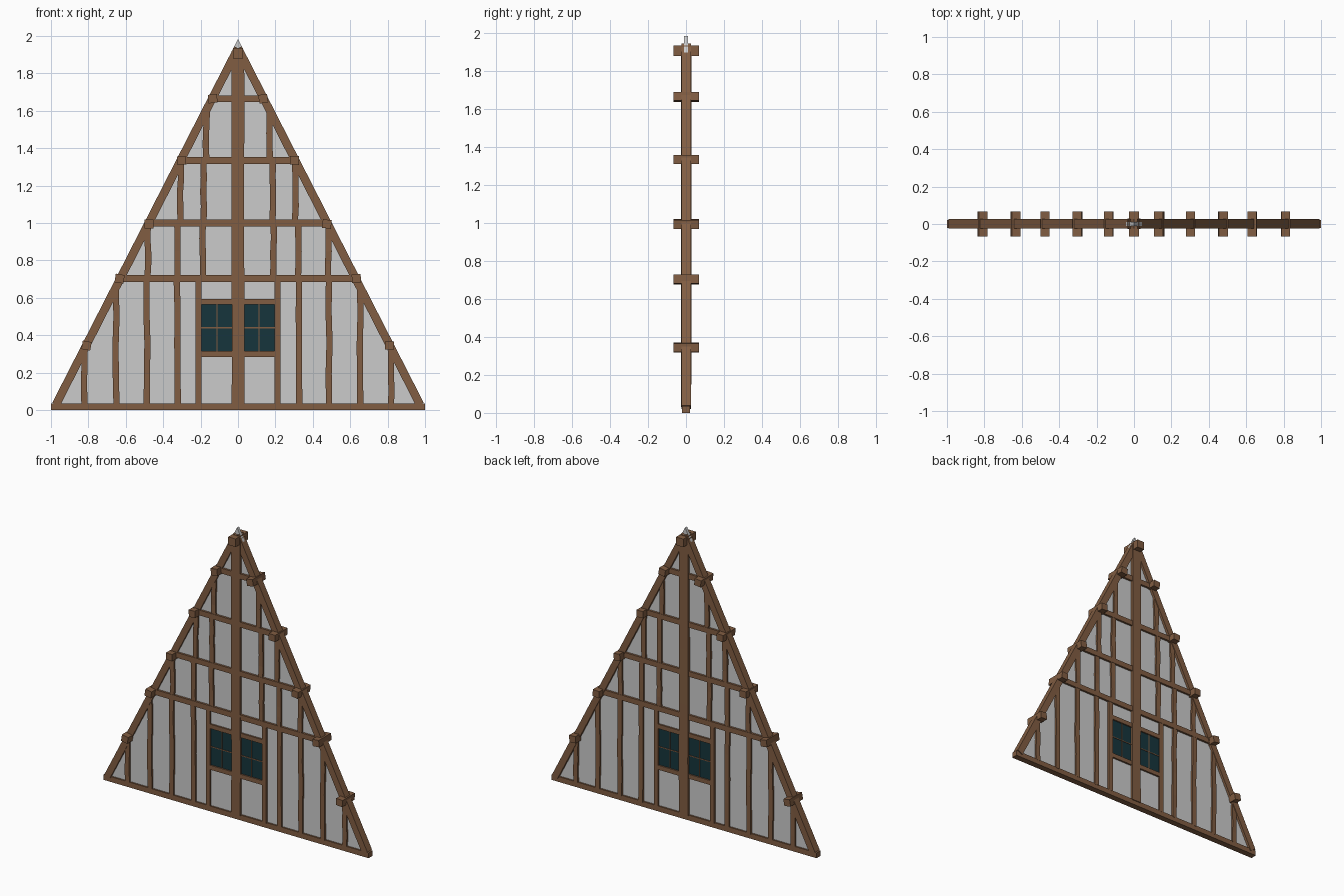
import bpy, bmesh, math, random
from mathutils import Vector

if "Cube" in bpy.data.objects:
    bpy.data.objects.remove(bpy.data.objects["Cube"])

random.seed(4)


def material(name, color):
    m = bpy.data.materials.new(name)
    m.diffuse_color = color
    m.use_nodes = True
    m.node_tree.nodes["Principled BSDF"].inputs["Base Color"].default_value = m.diffuse_color
    return m


WOOD = material("timber", (0.22, 0.11, 0.055, 1))
GLASS = material("glass", (0.008, 0.035, 0.045, 1))


def beam(name, a, b, width, y0=-0.022, y1=0.022, cuts=0, wobble=0.0, mat=WOOD):
    """Rectangular timber between two (x, z) points, optionally hand-hewn."""
    a, b = Vector((a[0], 0, a[1])), Vector((b[0], 0, b[1]))
    d = (b - a).normalized()
    side = Vector((d.z, 0, -d.x)) * width / 2
    bm = bmesh.new()
    rings = []
    for i in range(cuts + 2):
        c = a.lerp(b, i / (cuts + 1))
        c += side.normalized() * random.uniform(-wobble, wobble)
        rings.append([bm.verts.new(c + side * s + Vector((0, y + random.uniform(-wobble, wobble) / 2, 0)))
                      for s, y in ((-1, y0), (1, y0), (1, y1), (-1, y1))])
    for r, q in zip(rings, rings[1:]):
        for k in range(4):
            bm.faces.new((r[k], r[(k + 1) % 4], q[(k + 1) % 4], q[k]))
    bm.faces.new(rings[0])
    bm.faces.new(rings[-1])
    bmesh.ops.recalc_face_normals(bm, faces=bm.faces)
    me = bpy.data.meshes.new(name)
    bm.to_mesh(me)
    bm.free()
    if mat:
        me.materials.append(mat)
    ob = bpy.data.objects.new(name, me)
    bpy.context.collection.objects.link(ob)
    return ob


# Plaster gable panel
bm = bmesh.new()
tri = bm.faces.new([bm.verts.new(p) for p in ((-0.99, -0.01, 0.01), (0.99, -0.01, 0.01), (0, -0.01, 1.985))])
ext = bmesh.ops.extrude_face_region(bm, geom=[tri])
bmesh.ops.translate(bm, vec=(0, 0.02, 0), verts=[v for v in ext["geom"] if isinstance(v, bmesh.types.BMVert)])
bmesh.ops.recalc_face_normals(bm, faces=bm.faces)
me = bpy.data.meshes.new("plaster_panel")
bm.to_mesh(me)
bm.free()
bpy.context.collection.objects.link(bpy.data.objects.new("plaster_panel", me))

# Sill beam, king post and horizontal ties
beam("sill_beam", (-1, 0.018), (1, 0.018), 0.036, -0.021, 0.021)
beam("king_post", (0, 0.03), (0, 1.92), 0.068, -0.026, 0.028, 4, 0.002)
for z, half in ((0.703, 0.63), (1.0, 0.48), (1.335, 0.30), (1.665, 0.14)):
    beam("tie_beam", (-half, z), (half, z), 0.036, -0.024, 0.024)

# Ridge purlin end
beam("ridge_purlin", (0, 1.88), (0, 1.935), 0.056, -0.066, 0.068)

# Studs: x position, bottom, top
STUDS = [(0.82, 0.03, 0.33), (0.652, 0.03, 0.66), (0.487, 0.03, 0.69), (0.325, 0.03, 0.69),
         (0.482, 0.715, 0.98), (0.322, 0.715, 0.985), (0.19, 0.715, 0.985),
         (0.307, 1.015, 1.32), (0.185, 1.015, 1.32), (0.17, 1.35, 1.61)]
PURLINS = [(0.81, 0.345), (0.633, 0.703), (0.475, 0.995), (0.302, 1.335), (0.135, 1.665)]

for s in (-1, 1):
    # Sloping rafter
    beam("rafter", (s * 0.973, 0.03), (0, 1.935), 0.044, -0.023, 0.027)
    for x, z0, z1 in STUDS:
        beam("stud", (s * x, z0), (s * x, z1), 0.033, cuts=3, wobble=0.003)
    # Purlin ends poking through the wall
    for x, z in PURLINS:
        t = random.uniform(-0.2, 0.2)
        dx, dz = 0.023 * math.sin(t), 0.023 * math.cos(t)
        beam("purlin", (s * x - dx, z - dz), (s * x + dx, z + dz), 0.048, -0.066, 0.068)
    # Window: jamb, pane, glazing bars
    beam("window_jamb", (s * 0.212, 0.03), (s * 0.212, 0.69), 0.032)
    beam("window_pane", (s * 0.115, 0.31), (s * 0.115, 0.57), 0.17, -0.013, 0.013, mat=GLASS)
    beam("glazing_bar", (s * 0.112, 0.31), (s * 0.112, 0.57), 0.006, -0.016, 0.016)
    beam("glazing_bar", (s * 0.03, 0.44), (s * 0.2, 0.44), 0.006, -0.016, 0.016)

# Window sill and head
for name, z in (("window_sill", 0.3), ("window_head", 0.58)):
    beam(name, (-0.2, z), (0.2, z), 0.03)
